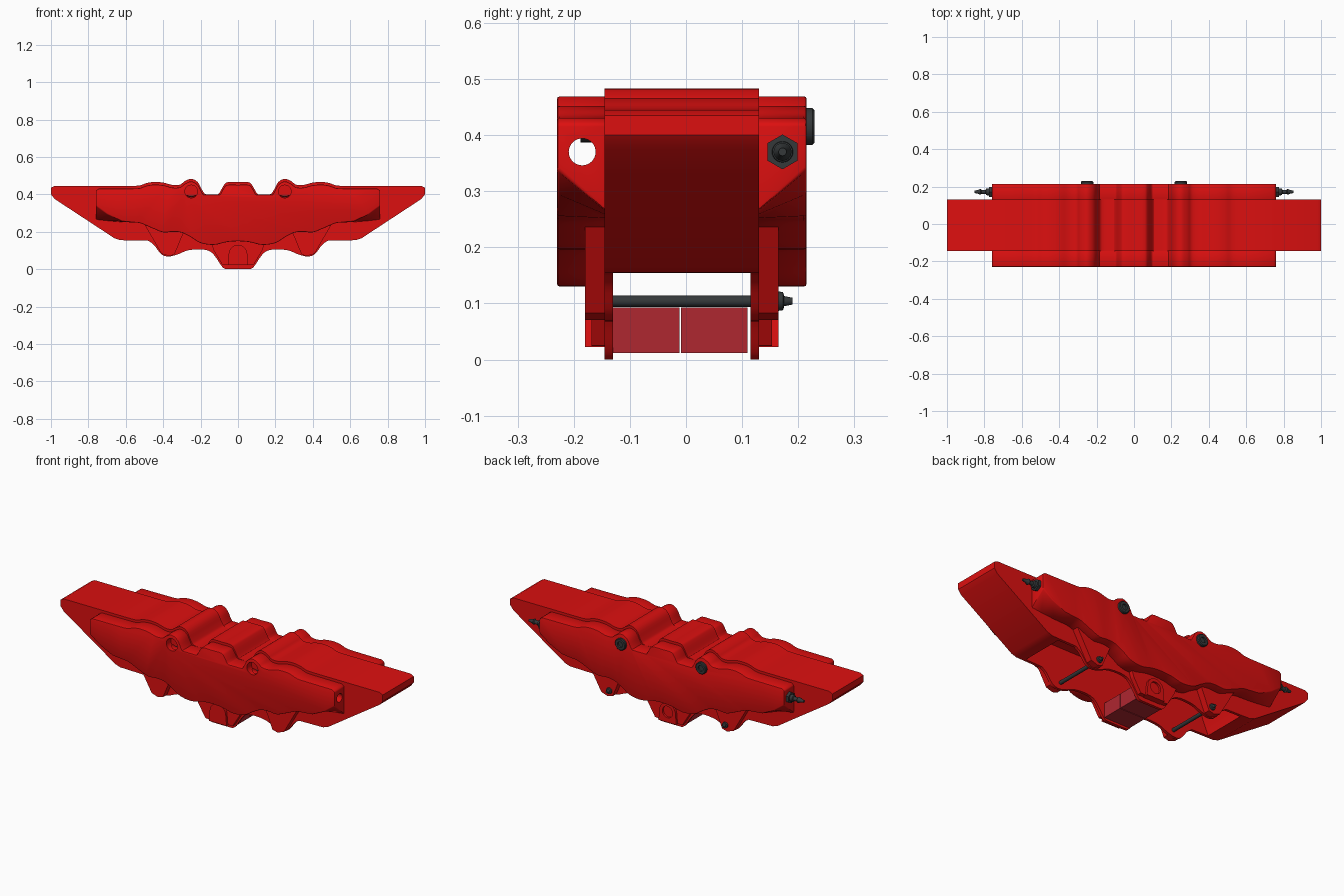
import bpy, bmesh, math
from mathutils import Vector, Matrix

cube = bpy.data.objects.get("Cube")
if cube:
    bpy.data.objects.remove(cube, do_unlink=True)


def material(name, color):
    m = bpy.data.materials.new(name)
    m.use_nodes = True
    m.diffuse_color = color
    m.node_tree.nodes["Principled BSDF"].inputs["Base Color"].default_value = color
    return m


RED = material("red paint", (0.72, 0.005, 0.005, 1))
PAD = material("pad red", (0.43, 0.02, 0.03, 1))
DARK = material("dark steel", (0.035, 0.04, 0.042, 1))


def finish(name, bm, mat):
    bmesh.ops.recalc_face_normals(bm, faces=bm.faces)
    mesh = bpy.data.meshes.new(name)
    bm.to_mesh(mesh)
    bm.free()
    ob = bpy.data.objects.new(name, mesh)
    bpy.context.collection.objects.link(ob)
    mesh.materials.append(mat)
    return ob


def activate(ob):
    bpy.ops.object.select_all(action='DESELECT')
    ob.select_set(True)
    bpy.context.view_layer.objects.active = ob


def shade(ob, angle=32):
    activate(ob)
    bpy.ops.object.shade_smooth_by_angle(angle=math.radians(angle))


def bevel(ob, width):
    activate(ob)
    mod = ob.modifiers.new("bevel", 'BEVEL')
    mod.width, mod.segments = width, 2
    mod.limit_method, mod.angle_limit = 'ANGLE', math.radians(50)
    bpy.ops.object.modifier_apply(modifier=mod.name)


def cut(ob, cutter):
    activate(ob)
    cutter.hide_render = True
    mod = ob.modifiers.new("cut", 'BOOLEAN')
    mod.operation, mod.solver, mod.object = 'DIFFERENCE', 'EXACT', cutter
    bpy.ops.object.modifier_apply(modifier=mod.name)
    bpy.data.objects.remove(cutter, do_unlink=True)


def loft(name, ring_a, y_a, ring_b, y_b, mat=RED):
    """Solid between two (x, z) outlines lying at two depths."""
    bm = bmesh.new()
    a = [bm.verts.new((x, y_a, z)) for x, z in ring_a]
    b = [bm.verts.new((x, y_b, z)) for x, z in ring_b]
    bm.faces.new(a)
    bm.faces.new(b[::-1])
    for i in range(len(a)):
        j = (i + 1) % len(a)
        bm.faces.new((a[i], b[i], b[j], a[j]))
    return finish(name, bm, mat)


def prism(name, ring, y_a, y_b, mat=RED):
    return loft(name, ring, y_a, ring, y_b, mat)


def lathe(name, profile, origin, axis, sides=24, mat=DARK):
    """Revolve (distance, radius) pairs about an axis."""
    bm = bmesh.new()
    turn = Vector((0, 0, 1)).rotation_difference(Vector(axis)).to_matrix().to_4x4()
    place = Matrix.Translation(origin) @ turn
    rings = []
    for d, r in profile:
        angles = [math.tau * i / sides for i in range(sides)]
        rings.append([bm.verts.new(place @ Vector((r * math.cos(t), r * math.sin(t), d)))
                      for t in angles])
    for p, q in zip(rings, rings[1:]):
        for i in range(sides):
            j = (i + 1) % sides
            bm.faces.new((p[i], p[j], q[j], q[i]))
    bm.faces.new(rings[0])
    bm.faces.new(rings[-1])
    return finish(name, bm, mat)


def rod(name, r, start, axis, length, sides=24, mat=DARK):
    return lathe(name, [(0, r), (length, r)], start, axis, sides, mat)


def smooth(points, steps=4):
    """Catmull-Rom curve through the points."""
    pts = [Vector(p) for p in points]
    pts = [pts[0]] + pts + [pts[-1]]
    out = []
    for a, b, c, d in zip(pts, pts[1:], pts[2:], pts[3:]):
        for k in range(steps):
            t = k / steps
            v = 0.5 * (2 * b + (c - a) * t + (2 * a - 5 * b + 4 * c - d) * t ** 2
                       + (3 * b - a - 3 * c + d) * t ** 3)
            out.append((v.x, v.y))
    return out + [tuple(points[-1])]


def mirrored(half):
    """Close a half outline that starts and ends on the centre line."""
    return list(half) + [(-x, z) for x, z in half[-2:0:-1]]


# Bridge: wavy top, sloped ends, lobed underside, hollow inside
top = smooth([(0, .465), (.055, .465), (.075, .45), (.1, .407), (.115, .4), (.17, .4),
              (.19, .42), (.215, .465), (.25, .483), (.285, .47), (.31, .452), (.35, .45),
              (.4, .463), (.45, .466), (.49, .46), (.53, .447), (.6, .445)])
ends = [(.98, .445), (1, .435), (1, .4), (.98, .375), (.66, .165), (.63, .155)]
under = smooth([(.48, .152), (.45, .13), (.41, .08), (.37, .068), (.32, .08), (.27, .1),
                (.2, .106), (.15, .095), (.12, .065), (.09, .02), (.07, .002), (.04, 0), (0, 0)])
bridge = prism("bridge", mirrored(top + ends + under), -.145, .13)
hollow = [(.58, -.1), (.58, .16), (.52, .3), (-.52, .3), (-.58, .16), (-.58, -.1)]
cut(bridge, prism("hollow_cutter", hollow, -.13, .115))
shade(bridge)

# Side cheeks: follow the bridge top, chamfered at the lower ends
cheek_top = [(x, max(z - .014, .398)) for x, z in top] + [(.745, .43), (.76, .42)]
cheek_under = smooth([(.56, .25), (.52, .245), (.46, .22), (.4, .197), (.35, .2), (.3, .195),
                      (.25, .17), (.2, .14), (.13, .13), (.06, .145), (0, .15)])
outer = mirrored(cheek_top + [(.76, .34), (.7, .295), (.62, .256)] + cheek_under)
inner = mirrored(cheek_top + [(.76, .262), (.7, .257), (.62, .252)] + cheek_under)
for name, y_out, y_in in (("front_cheek", -.23, -.14), ("back_cheek", .215, .125)):
    cheek = loft(name, outer, y_out, inner, y_in)
    bevel(cheek, .005)
    if name == "front_cheek":
        cut(cheek, rod("passage_cutter", .024, (-1, -.185, .37), (1, 0, 0), 2, 32))
        for x in (-.25, .25):
            cut(cheek, rod("bolt_hole_cutter", .034, (x, -.3, .415), (0, 1, 0), .11, 32))
    shade(cheek)

# Lower lugs on both walls: pin lugs and a central arch boss
pin_lug = [(.5, .24), (.46, .17), (.41, .083), (.37, .07), (.34, .078), (.31, .15), (.28, .22)]
arch = [(.055, .022)] + [(.05 * math.cos(t * math.pi / 12), .08 + .05 * math.sin(t * math.pi / 12))
                         for t in range(13)] + [(-.055, .022)]
centre_lug = mirrored([(0, .2), (.15, .16), (.13, .1), (.085, .025), (0, .022)])
for side, y_in, y_out in (("front", -.14, -.18), ("back", .125, .165)):
    step = math.copysign(.012, y_out)
    for s, hand in ((1, "left"), (-1, "right")):
        lug = prism(f"{side}_{hand}_pin_lug", [(s * x, z) for x, z in pin_lug], y_in, y_out)
        shade(lug)
    prism(f"{side}_centre_lug", centre_lug, y_in, y_out - step)
    boss = prism(f"{side}_arch_boss", arch, y_in, y_out)
    if side == "back":
        cut(boss, rod("boss_hole_cutter", .032, (0, .154, .08), (0, 1, 0), .1))
    shade(boss)

# Friction pads
pad = [(-.08, .012), (.08, .012), (.08, .093), (-.08, .093)]
prism("front_pad", pad, -.13, -.012, PAD)
prism("back_pad", pad, -.009, .11, PAD)

for s, hand in ((1, "left"), (-1, "right")):
    # Retaining pin with small stepped head
    shade(lathe(f"{hand}_pin", [(0, .01), (.3, .01), (.3, .018), (.313, .016), (.315, .009),
                                (.33, .006)], (s * .36, -.14, .104), (0, 1, 0)))
    # Through bolt with socket head
    shade(lathe(f"{hand}_bolt", [(0, .012), (-.008, .012), (-.008, .028), (.39, .028),
                                 (.39, .033), (.405, .033), (.409, .029), (.409, .016),
                                 (.399, .016)], (s * .25, -.18, .415), (0, 1, 0)))
    # Bleed nipple: hex nut and waisted stem
    base = (s * .755, .172, .37)
    rod(f"{hand}_bleed_nut", .031, base, (s, 0, 0), .02, 6)
    shade(lathe(f"{hand}_bleed_stem", [(0, .02), (.035, .018), (.038, .011), (.06, .011),
                                       (.065, .016), (.083, .009), (.098, .007)],
                base, (s, 0, 0)))
